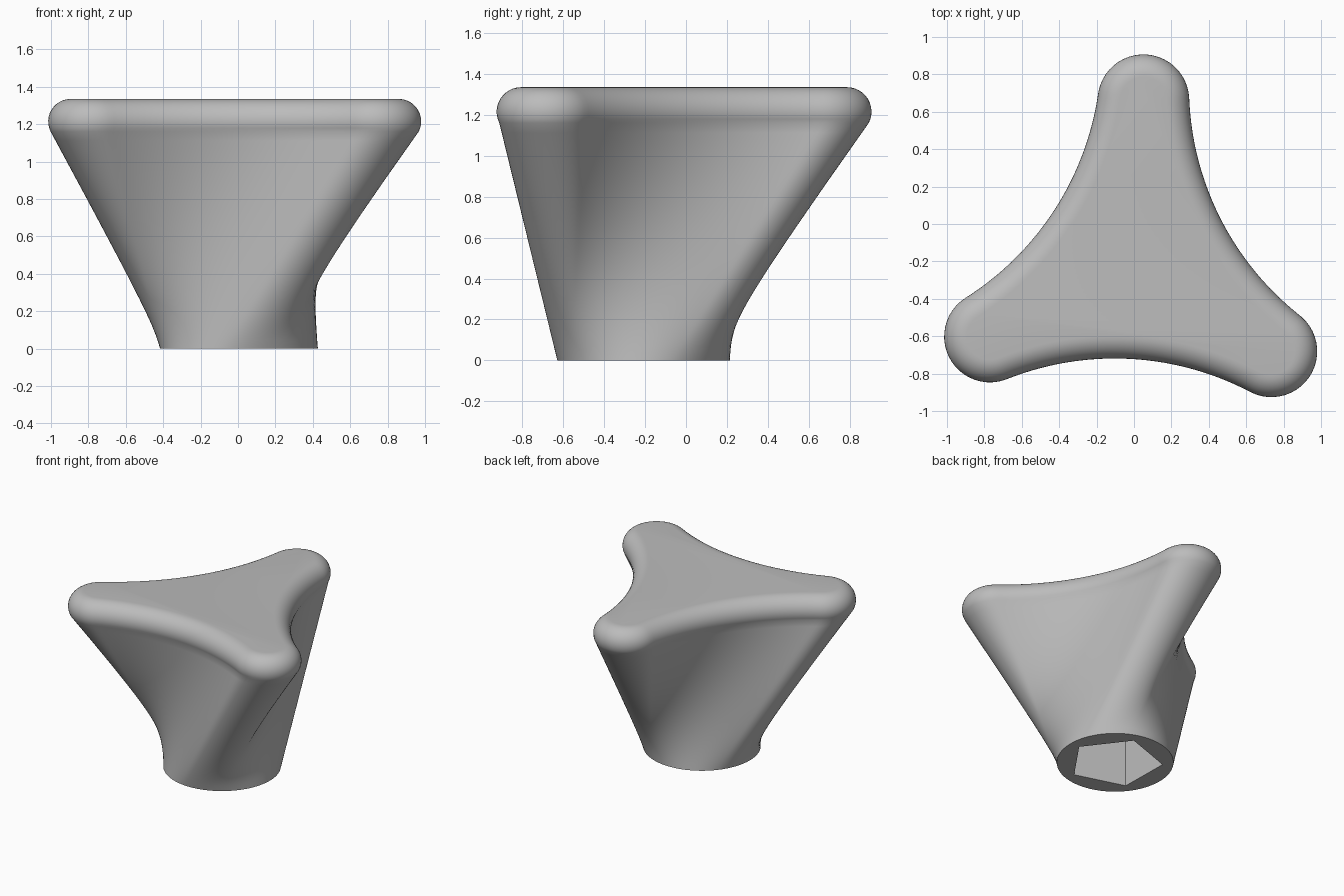
import bpy, bmesh, math
from mathutils import Vector

if "Cube" in bpy.data.objects:
    bpy.data.objects.remove(bpy.data.objects["Cube"])

CENTRE = Vector((0.005, -0.207))
LOBE_D, LOBE_R, WAIST = 0.87, 0.245, 0.515   # lobe distance, lobe radius, waist radius
LOBE_ANGLE, TWIST = math.radians(87), math.radians(-46)
BASE_R, FILLET, RIM_Z = 0.422, 0.12, 1.215
N = 64                                        # points per third of the outline
HOLE_R, HOLE_DEPTH = 0.345, 0.8

# Concave arc tangent to two neighbouring lobes
hx, hy = LOBE_D * 0.5, LOBE_D * math.sin(math.radians(60))
k = WAIST - hx
ARC_R = (hy**2 + k**2 - LOBE_R**2) / (2 * (LOBE_R - k))
ARC_D = ARC_R + WAIST
half_arc = math.atan2(hy, ARC_D - hx)
half_lobe = math.radians(60) + half_arc
L1, L2 = half_lobe * LOBE_R, half_arc * ARC_R


def outline(inset):
    """Three-lobed outline, evenly spaced by length, offset inwards."""
    pts = []
    for i in range(3 * N):
        third, j = divmod(i, N)
        s = -L1 + 2 * (L1 + L2) * j / N
        if s <= L1:                           # round lobe
            a = s / LOBE_R
            p = Vector((LOBE_D + (LOBE_R - inset) * math.cos(a), (LOBE_R - inset) * math.sin(a)))
        else:                                 # hollow side
            a = (s - L1 - L2) / ARC_R
            r = ARC_R + inset
            c, h = ARC_D - r * math.cos(a), r * math.sin(a)
            t = math.radians(60)
            p = Vector((c * math.cos(t) - h * math.sin(t), c * math.sin(t) + h * math.cos(t)))
        t = LOBE_ANGLE + third * math.tau / 3
        pts.append(CENTRE + Vector((p.x * math.cos(t) - p.y * math.sin(t),
                                    p.x * math.sin(t) + p.y * math.cos(t))))
    return pts


def base_circle():
    start = LOBE_ANGLE + TWIST - math.radians(60) * L1 / (L1 + L2)
    return [CENTRE + BASE_R * Vector((math.cos(start + i * math.tau / (3 * N)),
                                      math.sin(start + i * math.tau / (3 * N))))
            for i in range(3 * N)]


bm = bmesh.new()


def ring(pts, z):
    return [bm.verts.new((p.x, p.y, z)) for p in pts]


def bridge(a, b):
    n = len(a)
    for i in range(n):
        bm.faces.new((a[i], a[(i + 1) % n], b[(i + 1) % n], b[i]))


# Twisted body lofted from the round base to the rim
base = base_circle()
a0 = math.radians(-27)
low = outline(FILLET * (1 - math.cos(a0)))
low_z = RIM_Z + FILLET * math.sin(a0)
STEPS = 24
rings = [ring([p.lerp(q, i / STEPS) for p, q in zip(base, low)], low_z * i / STEPS)
         for i in range(STEPS + 1)]
# Rounded rim
for i in range(1, 13):
    a = a0 + (math.pi / 2 - a0) * i / 12
    rings.append(ring(outline(FILLET * (1 - math.cos(a))), RIM_Z + FILLET * math.sin(a)))
for lo, hi in zip(rings, rings[1:]):
    bridge(lo, hi)
# Flat top
bm.faces.new(rings[-1])

# Five-sided blind hole in the underside
hole_pts = [CENTRE + HOLE_R * Vector((math.cos(i * math.tau / 5 + 0.02), math.sin(i * math.tau / 5 + 0.02)))
            for i in range(5)]
mouth, floor = ring(hole_pts, 0), ring(hole_pts, HOLE_DEPTH)
bridge(floor, mouth)
bm.faces.new(floor[::-1])
edges = [bm.edges.get((loop[i], loop[(i + 1) % len(loop)]))
         for loop in (rings[0], mouth) for i in range(len(loop))]
bmesh.ops.triangle_fill(bm, use_beauty=True, edges=edges, normal=(0, 0, -1))
bmesh.ops.recalc_face_normals(bm, faces=bm.faces)

mesh = bpy.data.meshes.new("knob")
bm.to_mesh(mesh)
bm.free()
knob = bpy.data.objects.new("knob", mesh)
bpy.context.collection.objects.link(knob)
grey = bpy.data.materials.new("grey")
grey.diffuse_color = (0.5, 0.5, 0.5, 1)
grey.use_nodes = True
grey.node_tree.nodes["Principled BSDF"].inputs["Base Color"].default_value = grey.diffuse_color
mesh.materials.append(grey)

bpy.context.view_layer.objects.active = knob
knob.select_set(True)
bpy.ops.object.shade_smooth_by_angle(angle=math.radians(35))
